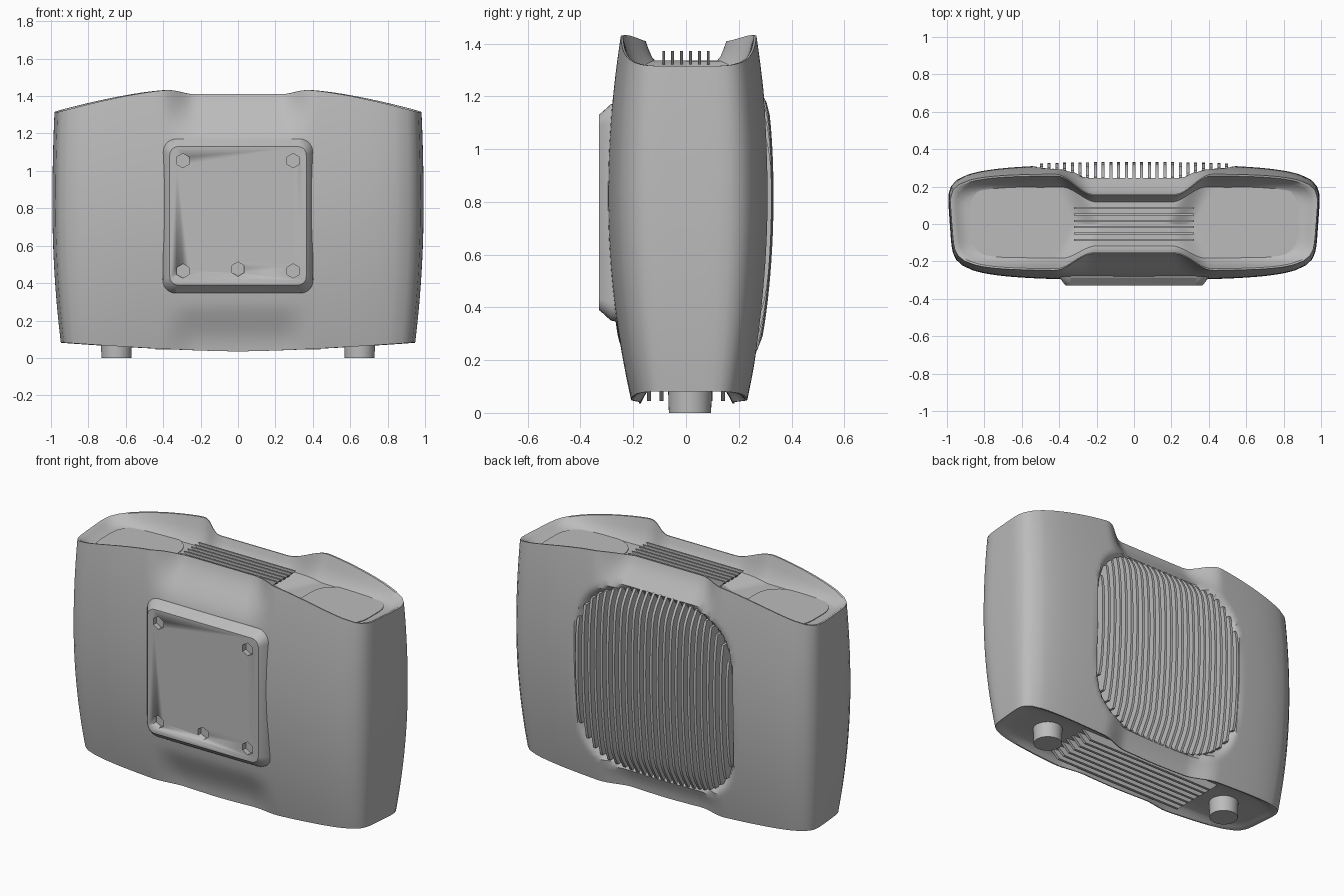
import bpy, bmesh, math
from mathutils import Matrix

cube = bpy.data.objects.get("Cube")
if cube:
    bpy.data.objects.remove(cube)

grey = bpy.data.materials.new("plain_grey")
grey.use_nodes = True
GREY = (0.5, 0.5, 0.5, 1)
grey.diffuse_color = GREY
grey.node_tree.nodes["Principled BSDF"].inputs["Base Color"].default_value = GREY


def finish(name, bm, angle=35):
    bmesh.ops.remove_doubles(bm, verts=bm.verts, dist=0.0002)
    bmesh.ops.recalc_face_normals(bm, faces=bm.faces)
    mesh = bpy.data.meshes.new(name)
    bm.to_mesh(mesh)
    bm.free()
    mesh.materials.append(grey)
    obj = bpy.data.objects.new(name, mesh)
    bpy.context.collection.objects.link(obj)
    bpy.ops.object.select_all(action="DESELECT")
    obj.select_set(True)
    bpy.context.view_layer.objects.active = obj
    bpy.ops.object.shade_smooth_by_angle(angle=math.radians(angle))
    return obj


def smooth(lo, hi, v):
    t = min(1, max(0, (v - lo) / (hi - lo)))
    return t * t * (3 - 2 * t)


def mix(a, b, t):
    return a + (b - a) * t


def hump(z, peak, low, high):
    """Bulging profile from the base to the rim."""
    if z < 0.82:
        return peak - (peak - low) * ((0.82 - z) / 0.78) ** 2
    return peak - (peak - high) * ((z - 0.82) / 0.61) ** 2


def top_rim(x):
    x = abs(x)
    if x > 0.38:
        return 1.432 - 0.12 * ((x - 0.38) / 0.6) ** 1.4
    return mix(1.41, 1.432, smooth(0.24, 0.38, x))


def bottom_rim(x):
    return 0.035 + 0.045 * (abs(x) / 0.95) ** 1.5


def wall_y(x, z, side):
    """Depth of the front (-1) or back (1) wall, waisted at the middle."""
    y = hump(z, 0.32, 0.235, 0.272) if side > 0 else hump(z, 0.30, 0.21, 0.252)
    y *= 1 - 0.1 * x * x
    waist = 1 - smooth(0.22, 0.42, abs(x))
    y = mix(y, 0.155, waist * smooth(1.12, 1.44, z) ** 1.3)
    return mix(y, 0.17, waist * 0.8 * (1 - smooth(0.03, 0.3, z)))


def fin_mask(x, z):
    r = abs(x / 0.53) ** 4 + abs((z - 0.71) / 0.56) ** 4
    return 1 - smooth(0.6, 1.0, r)


def body_point(a, b, t):
    s = (abs(a) ** 6 + abs(b) ** 6) ** (-1 / 6)
    a, b = a * s, b * s
    z = mix(bottom_rim(a * 0.97), top_rim(a * 0.97), t)
    x = a * hump(z, 0.985, 0.935, 0.968) * (1 + 0.02 * b)
    y = b * wall_y(x, z, b)
    if b > 0:
        y -= 0.075 * fin_mask(x, z) * smooth(0.8, 0.95, b)
    return x, y, z


# Body shell: wall rings, then rings that turn in to the sunken ends
N, M, ROWS = 88, 14, 48
loop = [(-1 + 2 * i / N, -1) for i in range(N)]
loop += [(1, -1 + 2 * i / M) for i in range(M)]
loop += [(1 - 2 * i / N, 1) for i in range(N)]
loop += [(-1, 1 - 2 * i / M) for i in range(M)]


def cap_rings(t, floor):
    rings = []
    for k, drop in ((0.965, 0), (0.9, 0.4), (0.82, 0.8), (0.74, 1), (0.4, 1), (0, 1)):
        ring = []
        for a, b in loop:
            x, y, z = body_point(a, b, t)
            ring.append((x * (1 - 0.32 * (1 - k)), y * k, mix(z, floor(x), drop)))
        rings.append(ring)
    return rings


def top_floor(x):
    return mix(1.335, 1.283, smooth(0.25, 0.46, abs(x)))


rings = cap_rings(0, lambda x: 0.095)[::-1]
rings += [[body_point(a, b, r / ROWS) for a, b in loop] for r in range(ROWS + 1)]
rings += cap_rings(1, top_floor)
bm = bmesh.new()
grid = [[bm.verts.new(p) for p in ring] for ring in rings]
for lower, upper in zip(grid, grid[1:]):
    for i in range(len(loop)):
        j = (i + 1) % len(loop)
        bm.faces.new((lower[i], lower[j], upper[j], upper[i]))
finish("body_shell", bm)


def blade(bm, outline, axis, pos, thick):
    """Thin plate from a flat outline, standing across the x or y axis."""
    sides = []
    for d in (-thick / 2, thick / 2):
        pts = [(pos + d, u, z) if axis == "x" else (u, pos + d, z) for u, z in outline]
        sides.append([bm.verts.new(p) for p in pts])
        bm.faces.new(sides[-1])
    for i in range(len(outline)):
        j = (i + 1) % len(outline)
        bm.faces.new((sides[0][i], sides[0][j], sides[1][j], sides[1][i]))


# Upright cooling fins on the back
bm = bmesh.new()
COUNT, STEPS = 25, 24
for i in range(COUNT):
    x = mix(-0.495, 0.495, i / (COUNT - 1))
    half = 0.56 * (1 - abs(x / 0.53) ** 3) ** (1 / 3)
    heights = [0.71 + half * (2 * s / STEPS - 1) for s in range(STEPS + 1)]
    outer, inner = [], []
    for z in heights:
        y = wall_y(x, z, 1)
        lift = 0.012 * (1 - abs((z - 0.71) / half) ** 6)
        outer.append((y + lift, z))
        inner.append((y - 0.1, z))
    blade(bm, outer + inner[::-1], "x", x, 0.016)
finish("back_fins", bm, 30)

# Long fins in the top and bottom vents
bm = bmesh.new()
for i in range(6):
    y = mix(-0.085, 0.085, i / 5)
    blade(bm, [(-0.32, 1.372), (-0.27, 1.32), (0.27, 1.32), (0.32, 1.372)], "y", y, 0.01)
finish("top_vent_fins", bm)
bm = bmesh.new()
for i in range(7):
    y = mix(-0.14, 0.14, i / 6)
    blade(bm, [(-0.5, 0.1), (-0.44, 0.045), (0.44, 0.045), (0.5, 0.1)], "y", y, 0.016)
finish("bottom_vent_fins", bm)


def rounded_rect(w, h, r, steps=6):
    pts = []
    for q, (sx, sz) in enumerate(((1, 1), (-1, 1), (-1, -1), (1, -1))):
        for s in range(steps + 1):
            ang = math.pi / 2 * (q + s / steps)
            pts.append((sx * (w - r) + r * math.cos(ang), sz * (h - r) + r * math.sin(ang)))
    return pts


def stack(layers):
    """Loft equal-length rings and close both ends."""
    bm = bmesh.new()
    rows = [[bm.verts.new(p) for p in layer] for layer in layers]
    for lo, hi in zip(rows, rows[1:]):
        for i in range(len(lo)):
            j = (i + 1) % len(lo)
            bm.faces.new((lo[i], lo[j], hi[j], hi[i]))
    bm.faces.new(rows[0])
    bm.faces.new(rows[-1])
    return bm


# Mounting plate on the front with a flared foot
layers = []
for w, h, r, y in ((0.41, 0.42, 0.07, -0.23), (0.40, 0.41, 0.07, -0.285),
                   (0.375, 0.38, 0.05, -0.318), (0.365, 0.37, 0.045, -0.33)):
    layers.append([(px, y, pz + 0.76) for px, pz in rounded_rect(w, h, r)])
plate = finish("mounting_plate", stack(layers), 30)

# Six-sided screw holes
bm = bmesh.new()
for x, z in ((-0.295, 1.055), (0.295, 1.055), (-0.295, 0.465), (0.295, 0.465), (0, 0.475)):
    place = Matrix.Translation((x, -0.33, z)) @ Matrix.Rotation(math.pi / 2, 4, "X")
    bmesh.ops.create_cone(bm, cap_ends=True, segments=6, radius1=0.038,
                          radius2=0.038, depth=0.06, matrix=place)
cutter = finish("screw_hole_cutter", bm)
cutter.hide_render = True
cutter.hide_viewport = True
cut = plate.modifiers.new("screw_holes", "BOOLEAN")
cut.operation = "DIFFERENCE"
cut.object = cutter
cut.solver = "EXACT"

for side, label in ((1, "left"), (-1, "right")):
    # Rounded pad in each top recess
    pad = rounded_rect(0.222, 0.195, 0.14)
    layers = [[(x + side * 0.66, y + 0.015, z) for x, y in pad] for z in (1.27, 1.287)]
    finish(label + "_top_pad", stack(layers))
    # Round foot
    bm = bmesh.new()
    bmesh.ops.create_cone(bm, cap_ends=True, segments=40, radius1=0.08, radius2=0.084,
                          depth=0.12, matrix=Matrix.Translation((side * 0.65, 0.015, 0.06)))
    finish(label + "_foot", bm)
